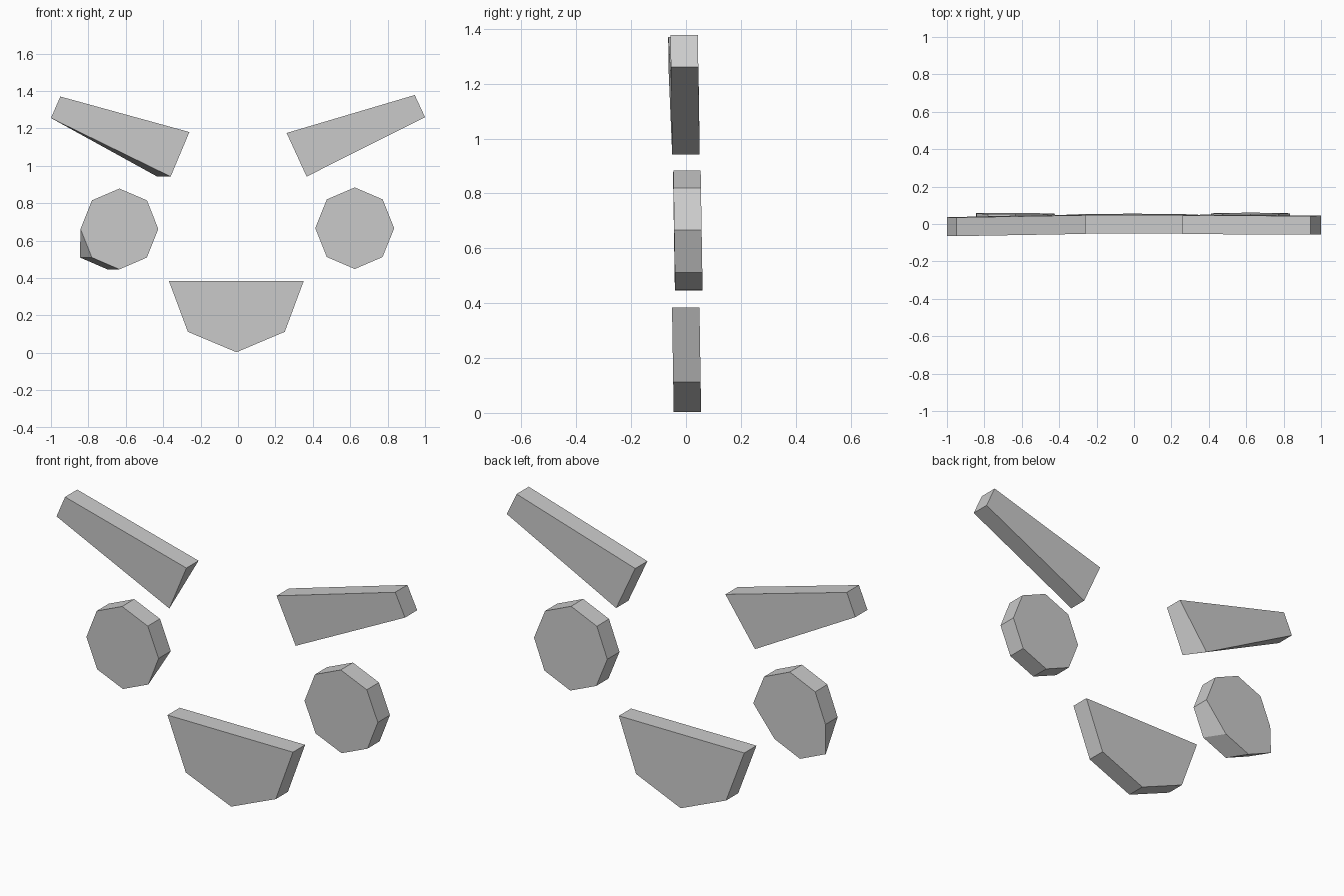
import bpy, math
from mathutils import Vector

cube = bpy.data.objects.get("Cube")
if cube:
    bpy.data.objects.remove(cube, do_unlink=True)

grey = bpy.data.materials.new("plain grey")
grey.use_nodes = True
colour = (0.6, 0.6, 0.6, 1)
grey.diffuse_color = colour
grey.node_tree.nodes["Principled BSDF"].inputs["Base Color"].default_value = colour

DEPTH = 0.1
LEAN = 0.016  # each slab tips slightly forward as it rises


def slab(name, outline, mid_y, back_shift=None, yaw=0.0):
    """Extrude a front outline (x, z) backward; back_shift slides chosen back corners in x."""
    back_shift = back_shift or {}
    n = len(outline)
    cx = sum(p[0] for p in outline) / n
    cz = sum(p[1] for p in outline) / n
    verts = []
    for side in (-1, 1):
        for i, (x, z) in enumerate(outline):
            y = mid_y - LEAN * (z - cz) + yaw * (x - cx) + side * DEPTH / 2
            dx = back_shift.get(i, 0) if side > 0 else 0
            verts.append(Vector((x + dx, y, z)))
    faces = [tuple(range(n)), tuple(reversed(range(n, 2 * n)))]
    faces += [(i, i + n, (i + 1) % n + n, (i + 1) % n) for i in range(n)]
    mesh = bpy.data.meshes.new(name)
    mesh.from_pydata(verts, [], faces)
    mesh.materials.append(grey)
    mesh.update()
    obj = bpy.data.objects.new(name, mesh)
    bpy.context.collection.objects.link(obj)
    return obj


def octagon(cx, cz, rx, rz):
    """Counter-clockwise seen from the front, starting at +x."""
    return [(cx + rx * math.cos(i * math.pi / 4), cz + rz * math.sin(i * math.pi / 4))
            for i in range(8)]


# Brows: tapered slabs, the right one with its inner lower back corner pulled outward
slab("left_brow", [(0.26, 1.175), (0.367, 0.942), (1.0, 1.26), (0.945, 1.378)], -0.004)
slab("right_brow", [(-0.26, 1.18), (-0.95, 1.37), (-1.0, 1.255), (-0.36, 0.942)],
     -0.008, {3: -0.072}, yaw=0.013)

# Eyes: octagonal slabs, the right one with its three lower back corners pulled outward
slab("left_eye", octagon(0.624, 0.666, 0.211, 0.218), 0.007)
slab("right_eye", octagon(-0.634, 0.662, 0.208, 0.216), 0.006,
     {5: -0.064, 6: -0.064, 7: -0.064})

# Mouth: five-sided slab pointing down
slab("mouth", [(-0.37, 0.385), (-0.268, 0.112), (-0.008, 0.003),
               (0.25, 0.112), (0.352, 0.385)], 0.002)
